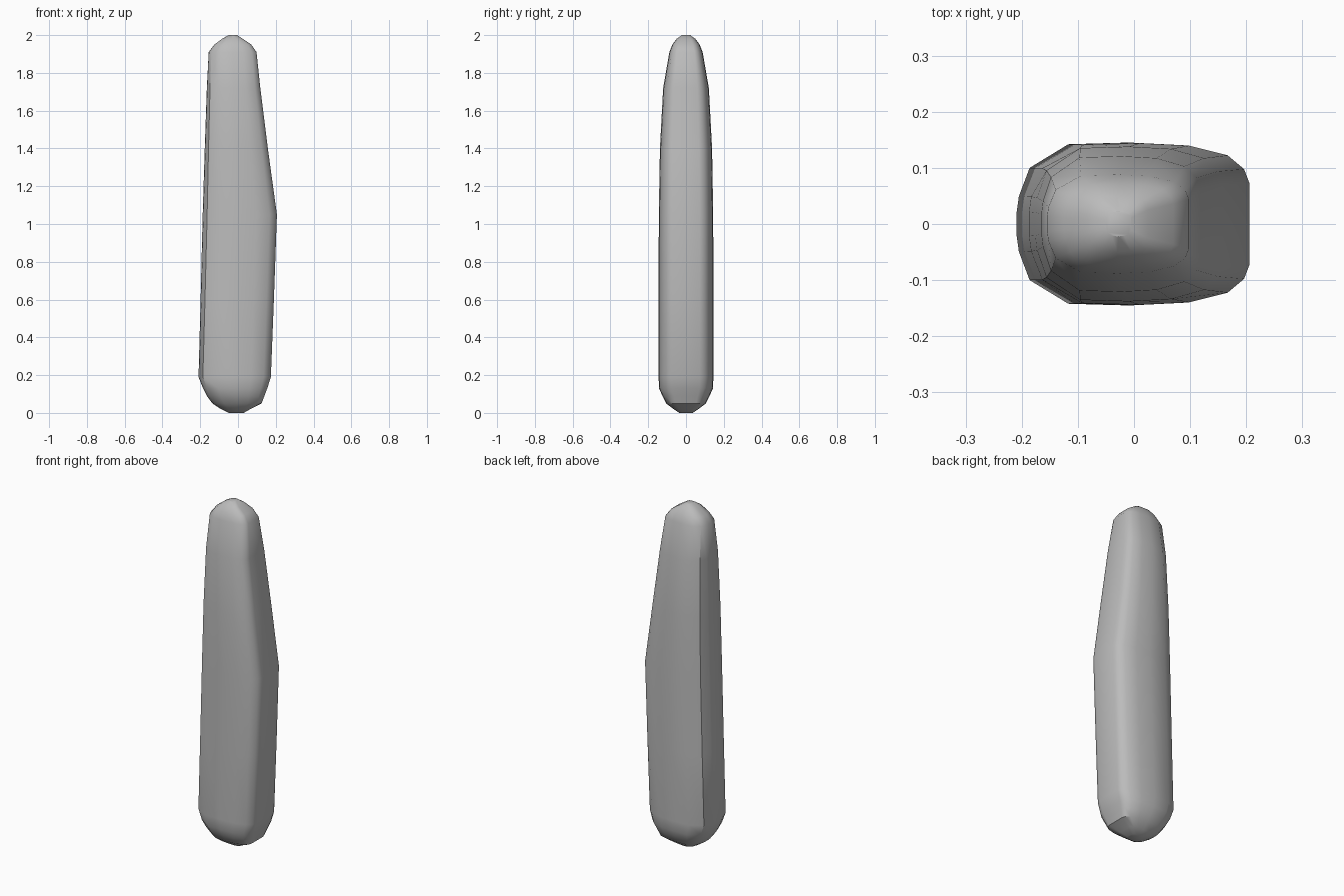
import bpy, bmesh, math

cube = bpy.data.objects.get("Cube")
if cube:
    bpy.data.objects.remove(cube, do_unlink=True)

# Plain grey stone
stone = bpy.data.materials.new("grey_stone")
stone.use_nodes = True
colour = (0.5, 0.5, 0.5, 1)
stone.diffuse_color = colour
stone.node_tree.nodes["Principled BSDF"].inputs["Base Color"].default_value = colour

# Half of the rounded section, from the -x edge to the +x edge, in unit size
half = [(-1, 0.15), (-.98, .34), (-.88, .69), (-.52, .98), (0, 1),
        (.45, .97), (.8, .85), (.95, .68), (1, .5)]
section = half + [(u, -v) for u, v in reversed(half)]

# Levels up the stone: height, left edge, right edge, half depth
levels = [(0, -.05, .03, .035), (.02, -.09, .065, .065), (.05, -.135, .125, .105),
          (.09, -.165, .14, .125), (.13, -.185, .155, .143), (.19, -.209, .174, .145),
          (.6, -.198, .19, .145), (1.05, -.187, .206, .144), (1.4, -.176, .158, .138),
          (1.72, -.165, .118, .121), (1.91, -.155, .098, .088), (1.95, -.125, .07, .072),
          (1.98, -.085, .025, .05), (2, -.05, -.005, .022)]

# Standing stone: loft the section through the levels
bm = bmesh.new()
rings = []
for z, x0, x1, depth in levels:
    mid, wide = (x0 + x1) / 2, (x1 - x0) / 2
    rings.append([bm.verts.new((mid + u * wide, v * depth, z)) for u, v in section])
count = len(section)
for low, high in zip(rings, rings[1:]):
    for i in range(count):
        j = (i + 1) % count
        bm.faces.new((low[i], low[j], high[j], high[i]))
bm.faces.new(rings[0])
bm.faces.new(rings[-1])
bmesh.ops.recalc_face_normals(bm, faces=bm.faces)

mesh = bpy.data.meshes.new("standing_stone")
bm.to_mesh(mesh)
bm.free()
mesh.materials.append(stone)
obj = bpy.data.objects.new("standing_stone", mesh)
bpy.context.collection.objects.link(obj)
bpy.context.view_layer.objects.active = obj
obj.select_set(True)
bpy.ops.object.shade_smooth_by_angle(angle=math.radians(35))
